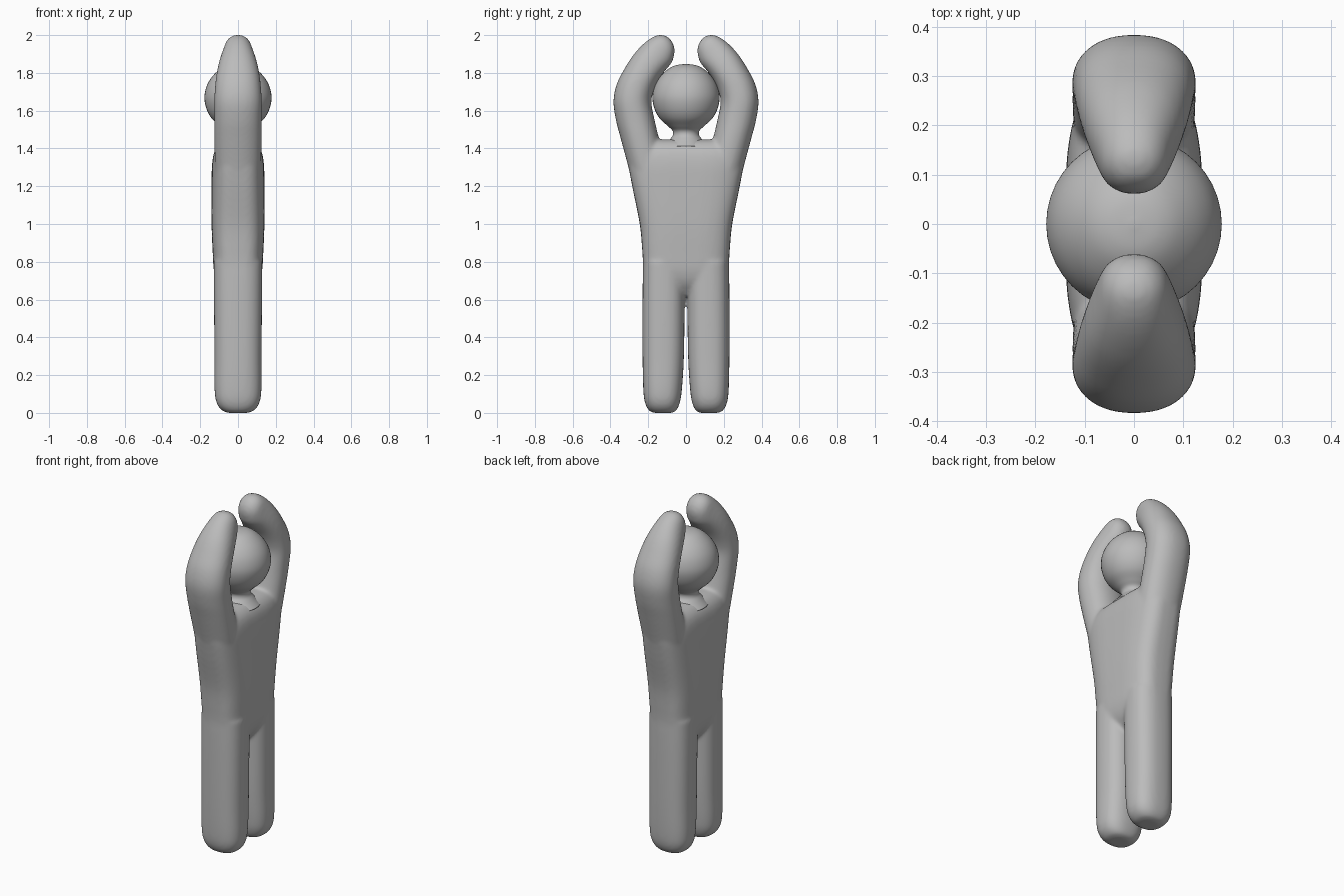
import bpy, bmesh, math
from mathutils import Vector

cube = bpy.data.objects.get("Cube")
if cube:
    bpy.data.objects.remove(cube, do_unlink=True)

grey = bpy.data.materials.new("plain_grey")
grey.use_nodes = True
grey.diffuse_color = (0.5, 0.5, 0.5, 1)
grey.node_tree.nodes["Principled BSDF"].inputs["Base Color"].default_value = (0.5, 0.5, 0.5, 1)

SIDES = 40


def spline(rows, steps=6):
    """Smoothly fill in between the given sections."""
    rows = [Vector(r) for r in rows]
    out = []
    for i in range(len(rows) - 1):
        a, b, c, d = (rows[max(0, min(j, len(rows) - 1))] for j in range(i - 1, i + 3))
        for s in range(steps):
            t = s / steps
            out.append(b + (c - a) * t / 2 + (a * 2 - b * 5 + c * 4 - d) * t * t / 2
                       + (b * 3 - a - c * 3 + d) * t ** 3 / 2)
    return out + [rows[-1]]


def loft(bm, rows, power=2.0, side=1):
    """Skin rounded sections; each row is outer y, z, inner y, z, half width in x."""
    rings = []
    for y0, z0, y1, z1, hx in spline(rows):
        ring = []
        for k in range(SIDES):
            a = math.tau * k / SIDES
            c, s = (math.copysign(abs(f) ** (2 / power), f) for f in (math.cos(a), math.sin(a)))
            y = (y0 + y1) / 2 + c * (y0 - y1) / 2
            z = (z0 + z1) / 2 + c * (z0 - z1) / 2
            ring.append(bm.verts.new((hx * s, side * y, z)))
        rings.append(ring)
    for p, q in zip(rings, rings[1:]):
        for k in range(SIDES):
            n = (k + 1) % SIDES
            bm.faces.new((p[k], p[n], q[n], q[k]))
    bm.faces.new(rings[0])
    bm.faces.new(rings[-1])


def finish(bm, name):
    bmesh.ops.recalc_face_normals(bm, faces=bm.faces)
    for f in bm.faces:
        f.smooth = True
    mesh = bpy.data.meshes.new(name)
    bm.to_mesh(mesh)
    bm.free()
    mesh.materials.append(grey)
    obj = bpy.data.objects.new(name, mesh)
    bpy.context.collection.objects.link(obj)
    return obj


# Sections: z, outer y, inner y, half width
leg = [(0, .17, .075, .05), (.012, .195, .052, .083), (.05, .216, .034, .112),
       (.12, .226, .022, .124), (.3, .23, .011, .125), (.6, .23, .007, .127), (.8, .228, .005, .128)]
# Sections: z, half depth, half width
torso = [(.62, .15, .06), (.68, .2, .105), (.75, .224, .127), (.85, .231, .134),
         (1.0, .245, .14), (1.2, .285, .14), (1.32, .306, .137), (1.39, .305, .122),
         (1.43, .28, .09), (1.447, .24, .05)]
# Sections: outer y, z, inner y, z, half width
arm = [(.255, 1.1, .06, 1.1, .11), (.305, 1.3, .1, 1.3, .122), (.345, 1.45, .142, 1.45, .125),
       (.371, 1.55, .166, 1.55, .125), (.384, 1.65, .183, 1.64, .126),
       (.367, 1.74, .173, 1.70, .122), (.327, 1.82, .147, 1.76, .114),
       (.275, 1.9, .112, 1.81, .1), (.21, 1.967, .075, 1.855, .08),
       (.15, 2.0, .061, 1.905, .062), (.105, 1.995, .063, 1.94, .036), (.085, 1.98, .072, 1.962, .012)]

# Body with legs and raised arms, fused into one soft skin
bm = bmesh.new()
loft(bm, [(d, z, -d, z, w) for z, d, w in torso], 3.2)
for side in (1, -1):
    loft(bm, [(o, z, i, z, w) for z, o, i, w in leg], 2.5, side)
    loft(bm, arm, 2.2, side)
body = finish(bm, "body")
skin = body.modifiers.new("skin", 'REMESH')
skin.mode = 'VOXEL'
skin.voxel_size = 0.009
skin.use_smooth_shade = True
soften = body.modifiers.new("soften", 'SMOOTH')
soften.factor = 0.5
soften.iterations = 12

# Round head flowing into a flared neck: z, radius
head = [(1.41, .12), (1.445, .088), (1.47, .07), (1.495, .072), (1.52, .098), (1.56, .14),
        (1.61, .167), (1.67, .178), (1.73, .166), (1.78, .137), (1.82, .095), (1.84, .055), (1.847, .008)]
bm = bmesh.new()
loft(bm, [(r, z, -r, z, r) for z, r in head])
finish(bm, "head_and_neck")
